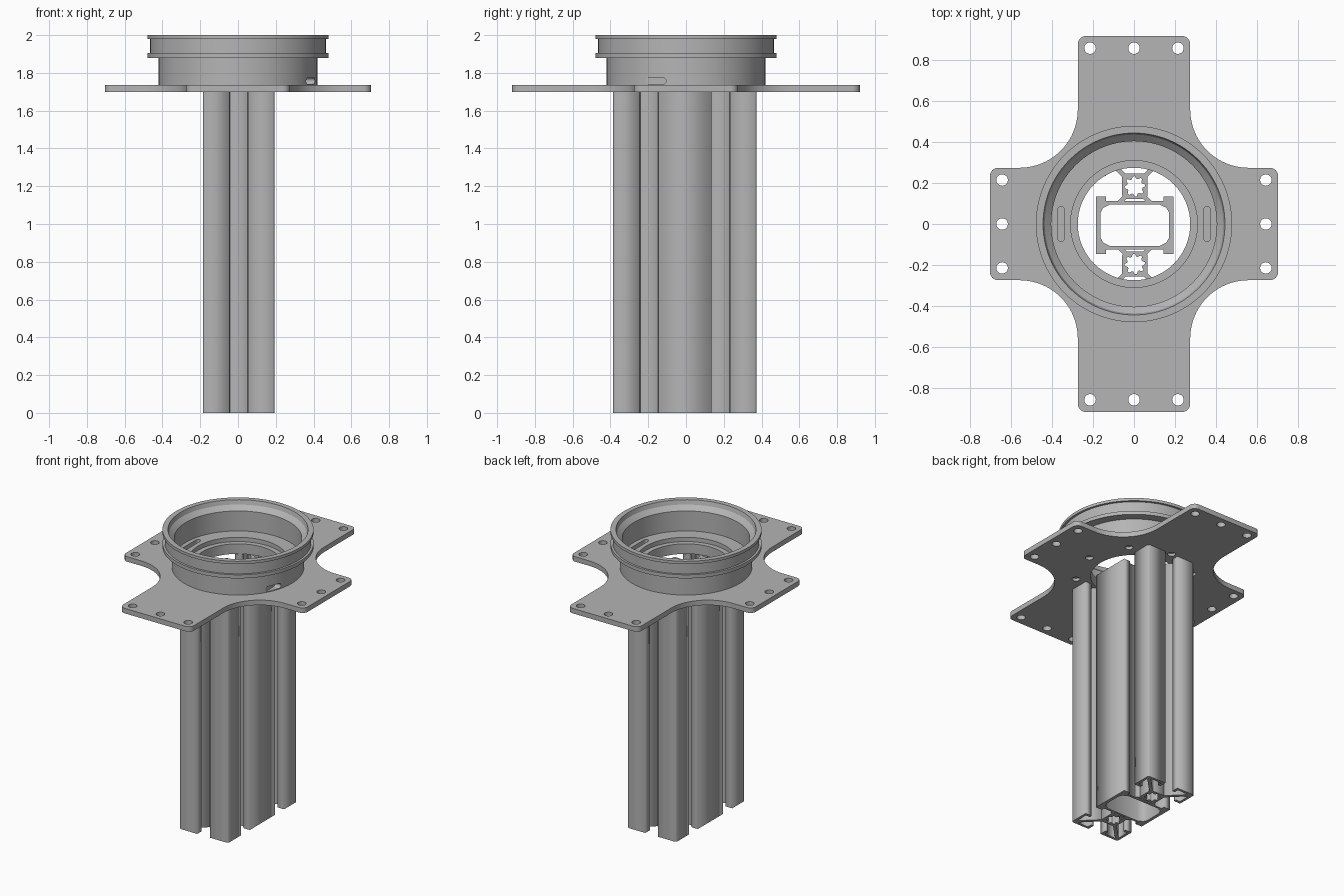
import bpy, bmesh
from math import sin, cos, radians, pi

old = bpy.data.objects.get("Cube")
if old:
    bpy.data.objects.remove(old, do_unlink=True)

GREY = (0.46, 0.46, 0.46, 1)
metal = bpy.data.materials.new("grey_metal")
metal.use_nodes = True
metal.diffuse_color = GREY
metal.node_tree.nodes["Principled BSDF"].inputs["Base Color"].default_value = GREY


def activate(ob):
    bpy.ops.object.select_all(action='DESELECT')
    ob.select_set(True)
    bpy.context.view_layer.objects.active = ob


def finish(ob, smooth):
    if smooth:
        activate(ob)
        bpy.ops.object.shade_smooth_by_angle(angle=radians(30))
    return ob


def arc(cx, cy, r, a0, a1, n=8):
    """Points on an arc, angles in degrees."""
    steps = [radians(a0 + (a1 - a0) * i / n) for i in range(n + 1)]
    return [(cx + r * cos(a), cy + r * sin(a)) for a in steps]


def circle(cx, cy, r, n=24):
    return arc(cx, cy, r, 0, 360, n)[:-1]


def slab(name, loops, z0, z1, smooth=False, offset=(0, 0)):
    """Extrude flat outlines; outlines inside others become holes."""
    cu = bpy.data.curves.new(name, 'CURVE')
    cu.dimensions = '2D'
    cu.fill_mode = 'BOTH'
    cu.extrude = (z1 - z0) / 2
    for pts in loops:
        sp = cu.splines.new('POLY')
        sp.points.add(len(pts) - 1)
        for p, (x, y) in zip(sp.points, pts):
            p.co = (x + offset[0], y + offset[1], 0, 1)
        sp.use_cyclic_u = True
    cu.materials.append(metal)
    ob = bpy.data.objects.new(name, cu)
    ob.location.z = (z0 + z1) / 2
    bpy.context.collection.objects.link(ob)
    activate(ob)
    bpy.ops.object.convert(target='MESH')
    return finish(bpy.context.object, smooth)


def four_way(pts):
    """Copies of an outline mirrored into all four quadrants."""
    return [[(x * sx, y * sy) for x, y in pts] for sx in (1, -1) for sy in (1, -1)]


def closed_mirror(q):
    """One outline from its first quadrant, mirrored in x and y."""
    half = q + [(-x, y) for x, y in reversed(q)]
    return half + [(-x, -y) for x, y in half]


def lathe(name, profile, n=96):
    bm = bmesh.new()
    rings = [[bm.verts.new((r * cos(2 * pi * i / n), r * sin(2 * pi * i / n), z))
              for i in range(n)] for r, z in profile]
    for a, b in zip(rings, rings[1:] + rings[:1]):
        for i in range(n):
            j = (i + 1) % n
            bm.faces.new((a[i], a[j], b[j], b[i]))
    bmesh.ops.recalc_face_normals(bm, faces=bm.faces)
    me = bpy.data.meshes.new(name)
    bm.to_mesh(me)
    bm.free()
    me.materials.append(metal)
    ob = bpy.data.objects.new(name, me)
    bpy.context.collection.objects.link(ob)
    return ob


def cut(ob, cutter):
    activate(ob)
    mod = ob.modifiers.new("cut", 'BOOLEAN')
    mod.operation = 'DIFFERENCE'
    mod.object = cutter
    mod.solver = 'EXACT'
    bpy.ops.object.modifier_apply(modifier=mod.name)
    bpy.data.objects.remove(cutter, do_unlink=True)


def capsule(length, r):
    """Slot outline running along y."""
    h = length / 2 - r
    return arc(0, h, r, 0, 180) + arc(0, -h, r, 180, 360)


# Slotted column: corners, webs, cores and middle wall
PLATE_Z = 1.70
OFF = (0.004, -0.006)
CORE_Y = 0.19
corner = [(.05, .38), (.18, .38), (.19, .37), (.19, .24), (.14, .24), (.14, .26),
          (.172, .26), (.172, .362), (.07, .362), (.07, .33), (.05, .33)]
slab("column_corners", four_way(corner), 0, PLATE_Z, offset=OFF)

w = 0.008
outer_web = [(.045 + w, .235 - w), (.17 + w, .36 - w), (.17 - w, .36 + w), (.045 - w, .235 + w)]
inner_web = [(.04 - w, .145 - w), (.075 - w, .11 - w), (.075 + w, .11 + w), (.04 + w, .145 + w)]
slab("column_outer_webs", four_way(outer_web), 0, PLATE_Z, offset=OFF)
slab("column_inner_webs", four_way(inner_web), 0, PLATE_Z, offset=OFF)

cores = []
for s in (1, -1):
    cores.append([(x, y + s * CORE_Y) for x, y in closed_mirror([(.062, .045), (.045, .062)])])
    star = []
    for i in range(32):
        r = 0.05 if i % 4 < 2 else 0.038
        star.append((r * cos(i * pi / 16), s * CORE_Y + r * sin(i * pi / 16)))
    cores.append(star)
slab("column_cores", cores, 0, PLATE_Z, offset=OFF)

wall_out = closed_mirror([(.19, .14), (.14, .14), (.14, .118), (.07, .118)])
wall_in = closed_mirror([(.168, .06), (.155, .085), (.12, .102)])
slab("column_middle_wall", [wall_out, wall_in], 0, PLATE_Z, offset=OFF)

# Cross-shaped mounting plate with concave corners
quarter = (arc(.665, .235, .04, 0, 90) + arc(.56, .56, .285, 270, 180, 20)
           + arc(.235, .88, .04, 0, 90))
outline = closed_mirror(quarter)
bore = circle(0, 0, .275, 96)
bolt_holes = []
for t in (-.215, 0, .215):
    for s in (1, -1):
        bolt_holes.append(circle(t, s * .86, .028))
        bolt_holes.append(circle(s * .645, t, .028))
blind_holes = [circle(.37 * cos(k * pi / 4), .37 * sin(k * pi / 4), .025) for k in range(8)]
slab("plate_underside", [outline, bore] + bolt_holes + blind_holes, PLATE_Z, 1.72, True)
slab("plate_top", [outline, bore] + bolt_holes, 1.72, 1.735, True)

# Stepped collar with two rims
collar = lathe("collar", [
    (.275, 1.733), (.42, 1.733), (.42, 1.88), (.48, 1.88), (.48, 1.905), (.465, 1.905),
    (.465, 1.98), (.48, 1.98), (.48, 2.0), (.445, 2.0), (.437, 1.97), (.405, 1.94),
    (.405, 1.80), (.31, 1.80), (.31, 1.77), (.275, 1.77)])

# Floor slots and the side slot in the collar
for s in (1, -1):
    cut(collar, slab("floor_slot_cutter", [capsule(.17, .017)], 1.765, 1.85,
                     offset=(s * .357, 0)))
side = slab("side_slot_cutter", [capsule(.11, .017)], -.06, .06)
side.rotation_euler.y = pi / 2
side.location = (.42, -.16, 1.757)
cut(collar, side)
finish(collar, True)
